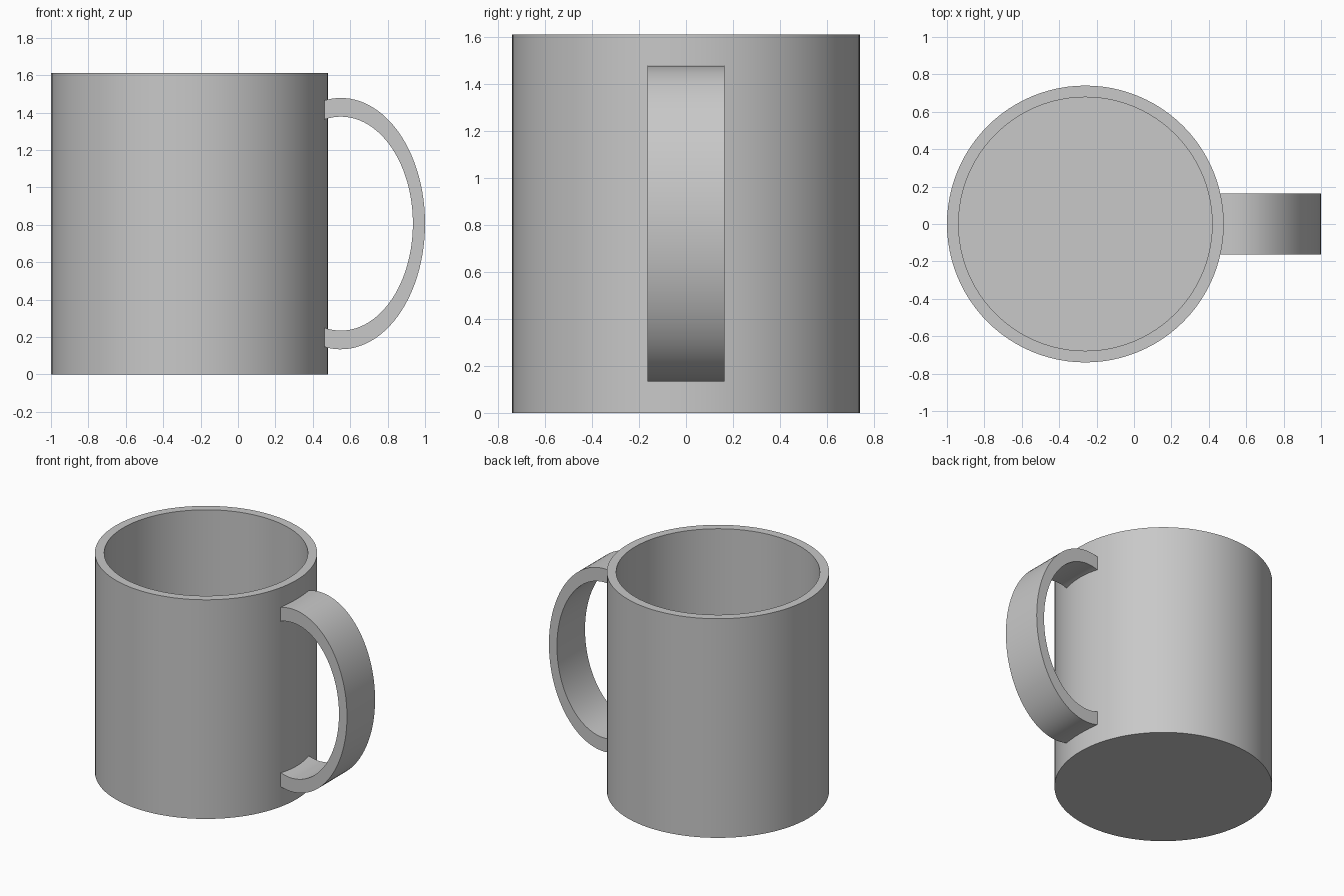
import bpy
import bmesh
from math import acos, cos, sin, pi, radians

cube = bpy.data.objects.get("Cube")
if cube:
    bpy.data.objects.remove(cube, do_unlink=True)

# Single plain grey
GREY = (0.58, 0.58, 0.58, 1.0)
grey = bpy.data.materials.new("plain grey")
grey.use_nodes = True
grey.diffuse_color = GREY
grey.node_tree.nodes["Principled BSDF"].inputs["Base Color"].default_value = GREY

CUP_X, OUTER_R, INNER_R = -0.26, 0.74, 0.678
HEIGHT, FLOOR = 1.61, 0.065
SIDES = 96


def finish(bm, name):
    """Turn a bmesh into a smooth-shaded object with crisp edges."""
    bmesh.ops.recalc_face_normals(bm, faces=bm.faces)
    mesh = bpy.data.meshes.new(name)
    bm.to_mesh(mesh)
    bm.free()
    mesh.materials.append(grey)
    obj = bpy.data.objects.new(name, mesh)
    bpy.context.collection.objects.link(obj)
    bpy.ops.object.select_all(action="DESELECT")
    obj.select_set(True)
    bpy.context.view_layer.objects.active = obj
    bpy.ops.object.shade_smooth_by_angle(angle=radians(30))
    return obj


def bridge(bm, rings):
    """Join successive closed rings with quads and cap both ends."""
    for a, b in zip(rings, rings[1:]):
        for i in range(len(a)):
            j = (i + 1) % len(a)
            bm.faces.new((a[i], a[j], b[j], b[i]))
    bm.faces.new(rings[0])
    bm.faces.new(rings[-1])


# Cup body: outer base, outer rim, inner rim, inner floor
bm = bmesh.new()
profile = [(OUTER_R, 0), (OUTER_R, HEIGHT), (INNER_R, HEIGHT), (INNER_R, FLOOR)]
bridge(bm, [[bm.verts.new((CUP_X + r * cos(2 * pi * i / SIDES),
                           r * sin(2 * pi * i / SIDES), z))
             for i in range(SIDES)] for r, z in profile])
finish(bm, "cup_body")

# Handle: flat strap following a half ellipse, its ends sunk into the wall
HANDLE_X, HANDLE_Z, HALF_WIDTH = 0.55, 0.806, 0.163
END_X, STEPS = 0.455, 56
OUTER, INNER = (0.45, 0.672), (0.385, 0.572)


def arc_point(radii, t):
    """Point on the ellipse, t from -1 (lower end) to 1 (upper end)."""
    angle = t * acos((END_X - HANDLE_X) / radii[0])
    return HANDLE_X + radii[0] * cos(angle), HANDLE_Z + radii[1] * sin(angle)


bm = bmesh.new()
rings = []
for k in range(STEPS + 1):
    t = 2 * k / STEPS - 1
    ring = []
    for radii, sides in ((OUTER, (-1, 1)), (INNER, (1, -1))):
        x, z = arc_point(radii, t)
        ring += [bm.verts.new((x, s * HALF_WIDTH, z)) for s in sides]
    rings.append(ring)
bridge(bm, rings)
finish(bm, "handle")
